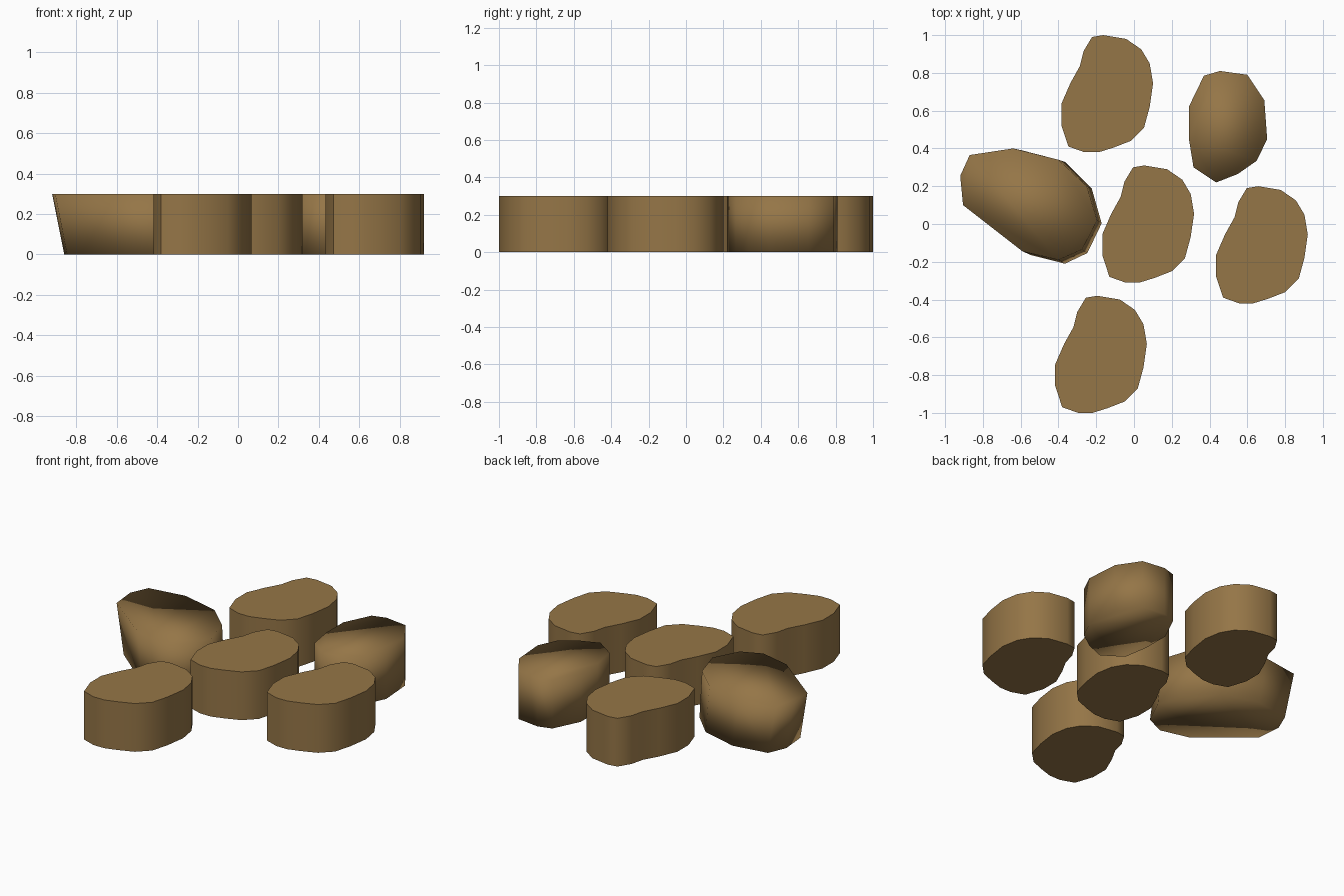
import bpy, bmesh, math

if "Cube" in bpy.data.objects:
    bpy.data.objects.remove(bpy.data.objects["Cube"])

H = 0.30

clay = bpy.data.materials.new("brown_stone")
clay.diffuse_color = (0.30, 0.18, 0.063, 1)
clay.use_nodes = True
clay.node_tree.nodes["Principled BSDF"].inputs["Base Color"].default_value = clay.diffuse_color


def prism(name, top, bottom, all_smooth):
    """Closed solid between a bottom and a top outline (same point count)."""
    bm = bmesh.new()
    b = [bm.verts.new((x, y, 0)) for x, y in bottom]
    t = [bm.verts.new((x, y, H)) for x, y in top]
    n = len(t)
    bm.faces.new(t)
    bm.faces.new(b)
    for i in range(n):
        j = (i + 1) % n
        bm.faces.new((b[i], b[j], t[j], t[i]))
    bmesh.ops.recalc_face_normals(bm, faces=bm.faces)
    me = bpy.data.meshes.new(name)
    bm.to_mesh(me)
    bm.free()
    me.materials.append(clay)
    ob = bpy.data.objects.new(name, me)
    bpy.context.collection.objects.link(ob)
    bpy.ops.object.select_all(action='DESELECT')
    ob.select_set(True)
    bpy.context.view_layer.objects.active = ob
    if all_smooth:
        bpy.ops.object.shade_smooth()
    else:
        bpy.ops.object.shade_smooth_by_angle(angle=math.radians(50))
    return ob


# four identical kidney-shaped stepping stones
kidney = [(-.08, .30), (-.02, .31), (.10, .29), (.18, .235), (.225, .16),
          (.243, .055), (.225, -.07), (.195, -.18), (.125, -.25),
          (.035, -.285), (-.045, -.31), (-.12, -.31), (-.205, -.28),
          (-.243, -.165), (-.243, -.055), (-.195, .055), (-.145, .145),
          (-.125, .225)]
places = {"centre": (.075, 0), "back": (-.142, .69),
          "right": (.677, -.11), "front": (-.175, -.69)}
for label, (cx, cy) in places.items():
    outline = [(x + cx, y + cy) for x, y in kidney]
    prism("stone_" + label, outline, outline, False)

# large leaning stone on the left, softly shaded, base shifted to the right
big = [(-.92, .255), (-.87, .365), (-.64, .40), (-.40, .34), (-.25, .20),
       (-.195, .02), (-.275, -.135), (-.40, -.19), (-.59, -.145),
       (-.905, .10)]
base = [(-.86 + (x + .92) * .95, .39 + (y - .40) * 1.017) for x, y in big]
prism("large_stone_left", big, base, True)

# small stone at the back right, softly shaded
small = [(.29, .62), (.37, .785), (.455, .81), (.60, .79), (.69, .655),
         (.705, .45), (.65, .335), (.55, .265), (.435, .22), (.315, .30),
         (.29, .455)]
prism("small_stone_back_right", small, small, True)
